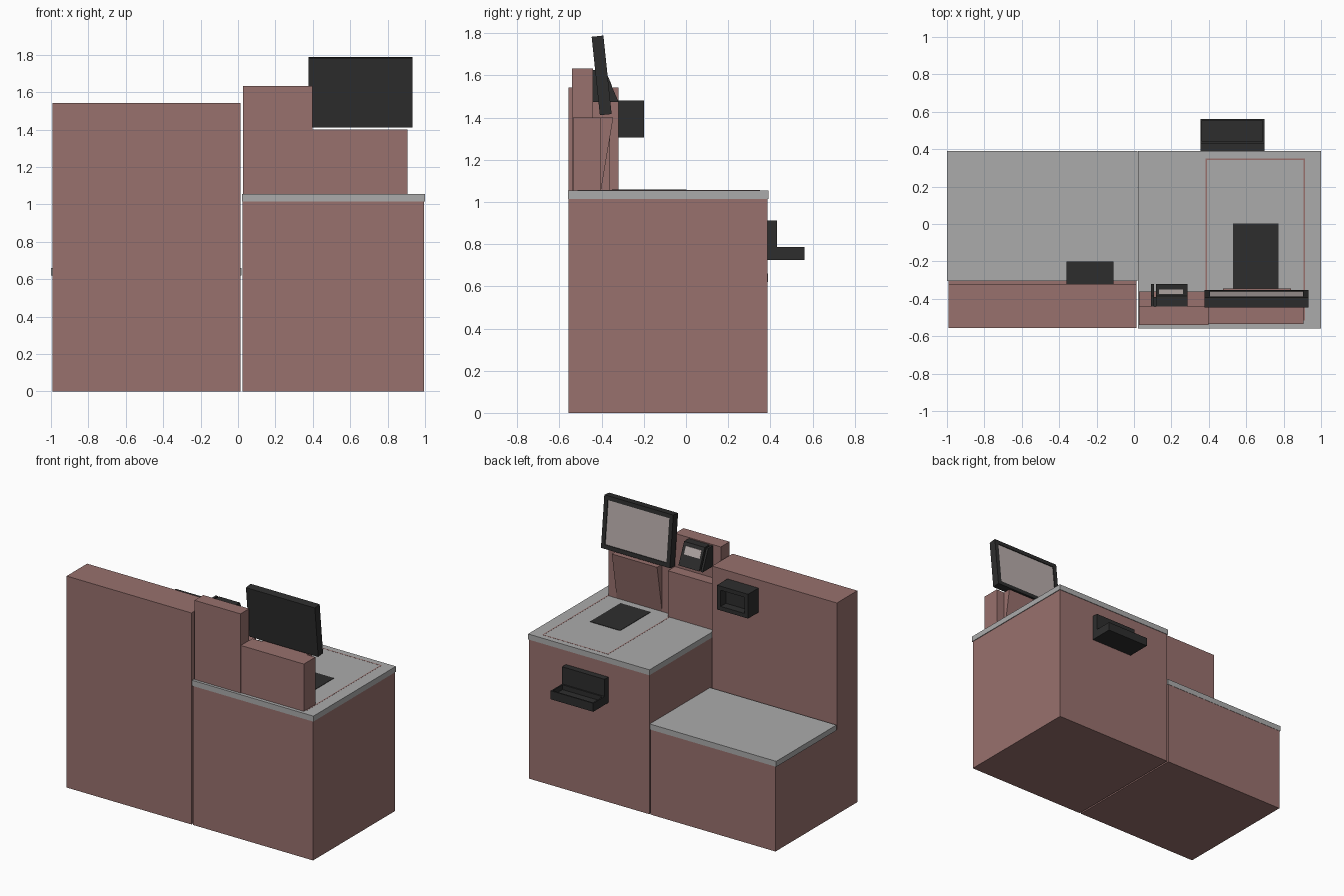
import bpy, bmesh, math
from mathutils import Vector, Matrix

if "Cube" in bpy.data.objects:
    bpy.data.objects.remove(bpy.data.objects["Cube"])


def material(name, rgb):
    m = bpy.data.materials.new(name)
    m.diffuse_color = (*rgb, 1)
    m.use_nodes = True
    m.node_tree.nodes["Principled BSDF"].inputs["Base Color"].default_value = m.diffuse_color
    return m


BROWN = material("brown_panel", (0.315, 0.165, 0.155))
DARK = material("dark_plastic", (0.027, 0.027, 0.027))
SCREEN = material("screen_glass", (0.48, 0.42, 0.41))
GREY = material("grey_counter", (0.41, 0.41, 0.41))


def prism(name, x0, x1, profile, mat=None):
    """Extrude a (y, z) outline along x."""
    bm = bmesh.new()
    face = bm.faces.new([bm.verts.new((x0, y, z)) for y, z in profile])
    ext = bmesh.ops.extrude_face_region(bm, geom=[face])["geom"]
    verts = [g for g in ext if isinstance(g, bmesh.types.BMVert)]
    bmesh.ops.translate(bm, verts=verts, vec=(x1 - x0, 0, 0))
    bmesh.ops.recalc_face_normals(bm, faces=bm.faces)
    me = bpy.data.meshes.new(name)
    bm.to_mesh(me)
    bm.free()
    ob = bpy.data.objects.new(name, me)
    bpy.context.collection.objects.link(ob)
    if mat:
        me.materials.append(mat)
    return ob


def box(name, x, y, z, mat=None):
    return prism(name, *x, [(y[0], z[0]), (y[1], z[0]), (y[1], z[1]), (y[0], z[1])], mat)


def recess(ob, normal, margin, depth, mat=None):
    """Sink a straight-walled pocket into the face that points along normal."""
    n = Vector(normal)
    bm = bmesh.new()
    bm.from_mesh(ob.data)
    face = max(bm.faces, key=lambda f: f.normal.dot(n))
    bmesh.ops.inset_individual(bm, faces=[face], thickness=margin)
    floor = bmesh.ops.extrude_discrete_faces(bm, faces=[face])["faces"][0]
    bmesh.ops.translate(bm, verts=floor.verts, vec=-n * depth)
    if mat:
        ob.data.materials.append(mat)
        floor.material_index = len(ob.data.materials) - 1
    bm.to_mesh(ob.data)
    bm.free()


# Bagging unit: low cabinet with a tall back panel, plus its shelf
prism("bagging_cabinet", -0.993, 0.014,
      [(-0.556, 0), (0.387, 0), (0.387, 0.62), (-0.32, 0.62), (-0.32, 1.542), (-0.556, 1.542)], BROWN)
box("bagging_shelf", (-1.0, 0.02), (-0.305, 0.389), (0.62, 0.66), GREY)

# Checkout unit: cabinet and counter top
box("checkout_cabinet", (0.025, 0.995), (-0.556, 0.387), (0, 1.015), BROWN)
box("counter_top", (0.021, 1.0), (-0.56, 0.391), (1.015, 1.055), GREY)

# Tower behind the card reader, with a lower ledge
prism("reader_tower", 0.027, 0.398,
      [(-0.54, 1.055), (-0.36, 1.055), (-0.36, 1.39), (-0.44, 1.39), (-0.44, 1.632), (-0.54, 1.632)], BROWN)

# Monitor base with an outward-leaning front panel
box("monitor_base", (0.398, 0.906), (-0.535, -0.403), (1.055, 1.4), BROWN)
prism("monitor_base_front", 0.475, 0.84,
      [(-0.41, 1.055), (-0.403, 1.055), (-0.345, 1.4), (-0.41, 1.4)], BROWN)

# Tilted monitor with a recessed screen
monitor = box("monitor", (-0.278, 0.278), (-0.028, 0.028), (-0.187, 0.187), DARK)
recess(monitor, (0, 1, 0), 0.042, 0.006, SCREEN)
monitor.matrix_world = Matrix.Translation((0.655, -0.4, 1.6)) @ Matrix.Rotation(math.radians(6), 4, 'X')

# Card reader: wedge body, screen and swipe rail
wedge = [(-0.44, 1.475), (-0.32, 1.475), (-0.385, 1.625), (-0.44, 1.625)]
prism("card_reader", 0.118, 0.285, wedge, DARK)
prism("card_swipe_rail", 0.09, 0.106, wedge, DARK)
box("card_swipe_back", (0.1, 0.12), (-0.44, -0.39), (1.475, 1.6), DARK)
prism("card_reader_screen", 0.135, 0.262,
      [(-0.362, 1.56), (-0.35, 1.55), (-0.373, 1.603), (-0.385, 1.603)], SCREEN)

# Receipt printer on the back panel
printer = box("receipt_printer", (-0.361, -0.11), (-0.32, -0.2), (1.305, 1.482), DARK)
recess(printer, (0, 1, 0), 0.042, 0.06)

# Scanner plate and the thin scale outline on the counter
box("scanner_plate", (0.53, 0.773), (-0.35, 0.002), (1.05, 1.058), DARK)
for side, x in (("left", 0.383), ("right", 0.907)):
    box("scale_line_" + side, (x, x + 0.008), (-0.515, 0.35), (1.05, 1.0558), BROWN)
for side, y in (("back", -0.515), ("front", 0.342)):
    box("scale_line_" + side, (0.383, 0.915), (y, y + 0.008), (1.05, 1.0558), BROWN)

# Tray on the customer side: back plate and hollow shelf
box("tray_back", (0.355, 0.698), (0.387, 0.431), (0.725, 0.912), DARK)
tray = box("tray", (0.355, 0.698), (0.431, 0.562), (0.725, 0.787), DARK)
recess(tray, (0, 0, 1), 0.014, 0.035)
